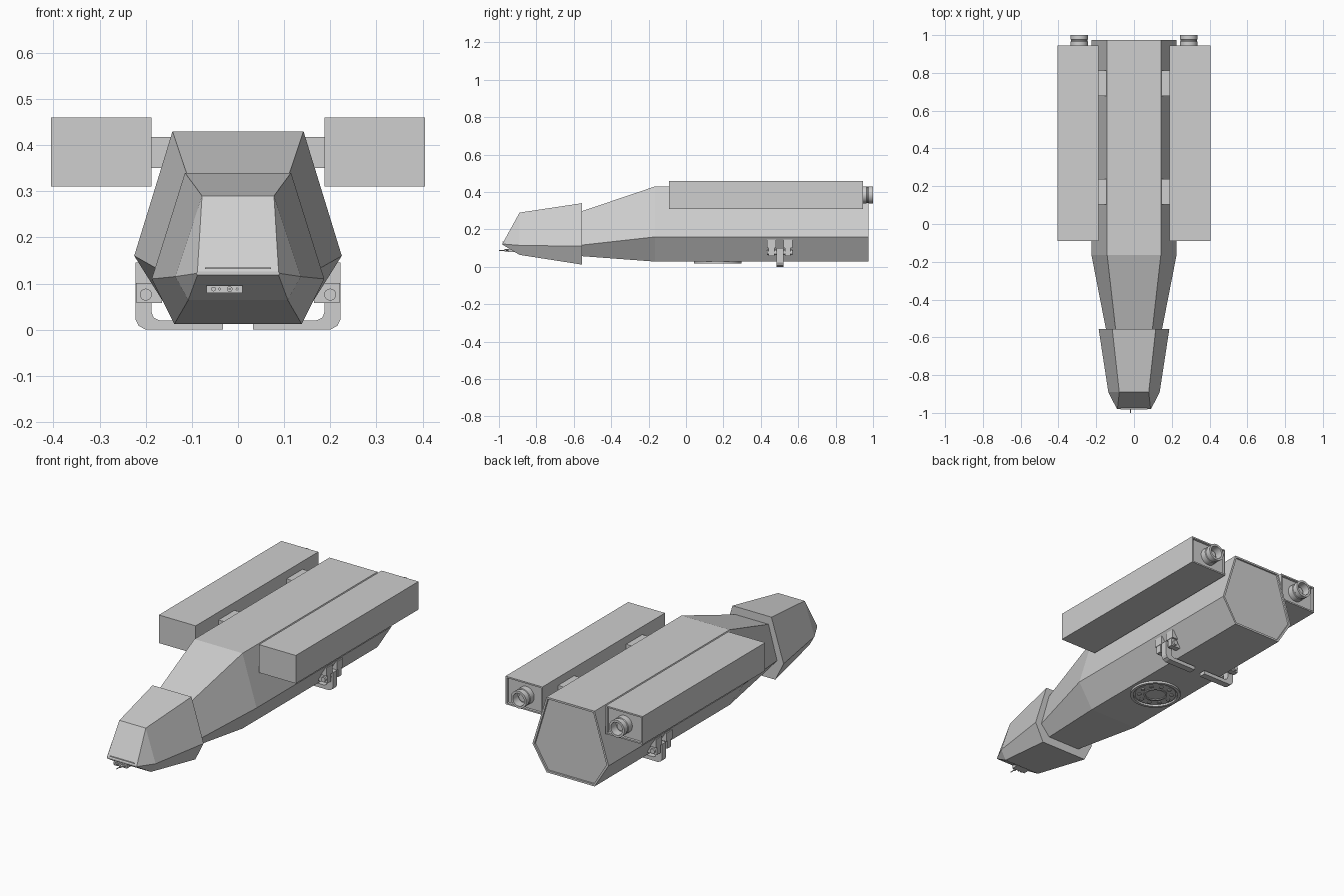
import bpy, bmesh
from math import cos, sin, pi
from mathutils import Vector

if "Cube" in bpy.data.objects:
    bpy.data.objects.remove(bpy.data.objects["Cube"], do_unlink=True)

GREY = (0.62, 0.62, 0.62, 1)
mat = bpy.data.materials.new("hull grey")
mat.use_nodes = True
mat.diffuse_color = GREY
mat.node_tree.nodes["Principled BSDF"].inputs["Base Color"].default_value = GREY


def finish(name, bm, smooth=False):
    bmesh.ops.remove_doubles(bm, verts=bm.verts, dist=1e-5)
    bmesh.ops.recalc_face_normals(bm, faces=bm.faces)
    mesh = bpy.data.meshes.new(name)
    bm.to_mesh(mesh)
    bm.free()
    mesh.materials.append(mat)
    ob = bpy.data.objects.new(name, mesh)
    bpy.context.collection.objects.link(ob)
    if smooth:
        bpy.ops.object.select_all(action="DESELECT")
        ob.select_set(True)
        bpy.context.view_layer.objects.active = ob
        bpy.ops.object.shade_smooth_by_angle()
    return ob


def loft(rings, caps=True):
    """Skin a row of closed rings with equal point counts."""
    bm = bmesh.new()
    rows = [[bm.verts.new(p) for p in ring] for ring in rings]
    n = len(rows[0])
    for a, b in zip(rows, rows[1:]):
        for i in range(n):
            j = (i + 1) % n
            bm.faces.new((a[i], a[j], b[j], b[i]))
    if caps:
        bm.faces.new(rows[0])
        bm.faces.new(rows[-1])
    return bm


def hexagon(y, top, zt, mid, zm, bot, zb):
    half = [(top, y, zt), (mid, y, zm), (bot, y, zb)]
    return half + [(-x, y, z) for x, y, z in reversed(half)]


def box(name, x, y, z):
    rings = [[(x[i], y[0], z[0]), (x[i], y[1], z[0]),
              (x[i], y[1], z[1]), (x[i], y[0], z[1])] for i in (0, 1)]
    return loft(rings) if name is None else finish(name, loft(rings))


def recess_back(bm, thickness, depth):
    """Sink a panel into the rear face, leaving a thin rim."""
    bmesh.ops.recalc_face_normals(bm, faces=bm.faces)
    back = max(bm.faces, key=lambda f: f.calc_center_median().y)
    bmesh.ops.inset_individual(bm, faces=[back], thickness=thickness)
    panel = bmesh.ops.inset_individual(bm, faces=[back], thickness=0.001)
    bmesh.ops.translate(bm, verts=back.verts, vec=(0, -depth, 0))


def lathe(name, centre, axis, profile, n=28):
    """Turn (radius, distance) points about an axis through centre."""
    axis = Vector(axis)
    u = axis.orthogonal().normalized()
    v = axis.cross(u)
    c = Vector(centre)
    rings = [[c + axis * d + (u * cos(2 * pi * i / n) + v * sin(2 * pi * i / n)) * r
              for i in range(n)] for r, d in profile]
    return finish(name, loft(rings, caps=False), True)


def rod(name, centre, axis, r, length, n=16):
    return lathe(name, centre, axis, [(0, 0), (r, 0), (r, length), (0, length)], n)


# Main hull with tapering neck
hull = loft([
    hexagon(-0.57, 0.096, 0.293, 0.146, 0.115, 0.095, 0.058),
    hexagon(-0.165, 0.142, 0.43, 0.225, 0.16, 0.142, 0.028),
    hexagon(0.975, 0.142, 0.43, 0.225, 0.16, 0.142, 0.028)])
recess_back(hull, 0.012, 0.008)
finish("hull", hull)

# Cockpit head, closing to a sharp lip at the nose
finish("cockpit", loft([
    hexagon(-0.98, 0.088, 0.126, 0.09, 0.122, 0.088, 0.118),
    hexagon(-0.89, 0.078, 0.29, 0.136, 0.115, 0.108, 0.064),
    hexagon(-0.557, 0.115, 0.34, 0.187, 0.11, 0.138, 0.012)]))
box("nose_slot", (-0.072, 0.072), (-0.981, -0.968), (0.131, 0.135))

# Sensor cluster under the nose
box("sensor_plate", (-0.068, 0.01), (-0.952, -0.915), (0.079, 0.096))
for i, (x, r, tip) in enumerate([(-0.053, 0.005, 0.012), (-0.04, 0.003, 0.015),
                                 (-0.018, 0.006, 0.02), (-0.002, 0.003, 0.012)]):
    rod(f"sensor_{i + 1}", (x, -0.95, 0.088), (0, -1, 0), r, tip)
rod("sensor_probe", (-0.018, -0.94, 0.088), (0, -1, 0), 0.0022, 0.06)

# Round hatch on the belly
lathe("belly_hatch", (0, 0.17, 0), (0, 0, 1), [
    (0, 0.022), (0.05, 0.022), (0.05, 0.018), (0.06, 0.018), (0.06, 0.022),
    (0.105, 0.022), (0.105, 0.027), (0.113, 0.027), (0.113, 0.017),
    (0.128, 0.017), (0.128, 0.032), (0, 0.032)], 40)
for i in range(10):
    a = 2 * pi * i / 10
    rod(f"hatch_bolt_{i + 1}", (0.083 * cos(a), 0.17 + 0.083 * sin(a), 0.018),
        (0, 0, 1), 0.011, 0.006, 12)

for side, s in (("left", 1), ("right", -1)):
    def span(a, b):
        return tuple(sorted((s * a, s * b)))

    # Side pod with recessed back and rear nozzle
    pod = box(None, span(0.187, 0.405), (-0.09, 0.945), (0.31, 0.46))
    recess_back(pod, 0.011, 0.012)
    finish(f"{side}_pod", pod)
    lathe(f"{side}_nozzle", (s * 0.29, 0, 0.385), (0, 1, 0), [
        (0.046, 0.925), (0.046, 0.965), (0.043, 0.968), (0.043, 0.974),
        (0.046, 0.977), (0.046, 1.0), (0.034, 1.0), (0.034, 0.955),
        (0.02, 0.955), (0.02, 0.97), (0, 0.97)])
    for end, y in (("front", 0.17), ("rear", 0.745)):
        box(f"{side}_{end}_pylon", span(0.12, 0.19), (y - 0.068, y + 0.068), (0.35, 0.418))

    # Landing skid: hinge brackets, pin and an L-shaped arm
    for end, y in (("front", 0.457), ("rear", 0.545)):
        box(f"{side}_{end}_bracket", span(0.17, 0.222), (y - 0.025, y + 0.025), (0.1, 0.145))
        box(f"{side}_{end}_lug", span(0.165, 0.22), (y - 0.015, y + 0.015), (0.058, 0.105))
    rod(f"{side}_hinge_pin", (s * 0.2, 0.432, 0.076), (0, 1, 0), 0.013, 0.138)
    outline = [(0.222, 0.1), (0.222, 0.022), (0.215, 0.008), (0.2, 0), (0.032, 0),
               (0.032, 0.02), (0.17, 0.02), (0.183, 0.026), (0.188, 0.04), (0.188, 0.1)]
    finish(f"{side}_skid_arm", loft([[(s * x, y, z) for x, z in outline]
                                     for y in (0.484, 0.52)]))
